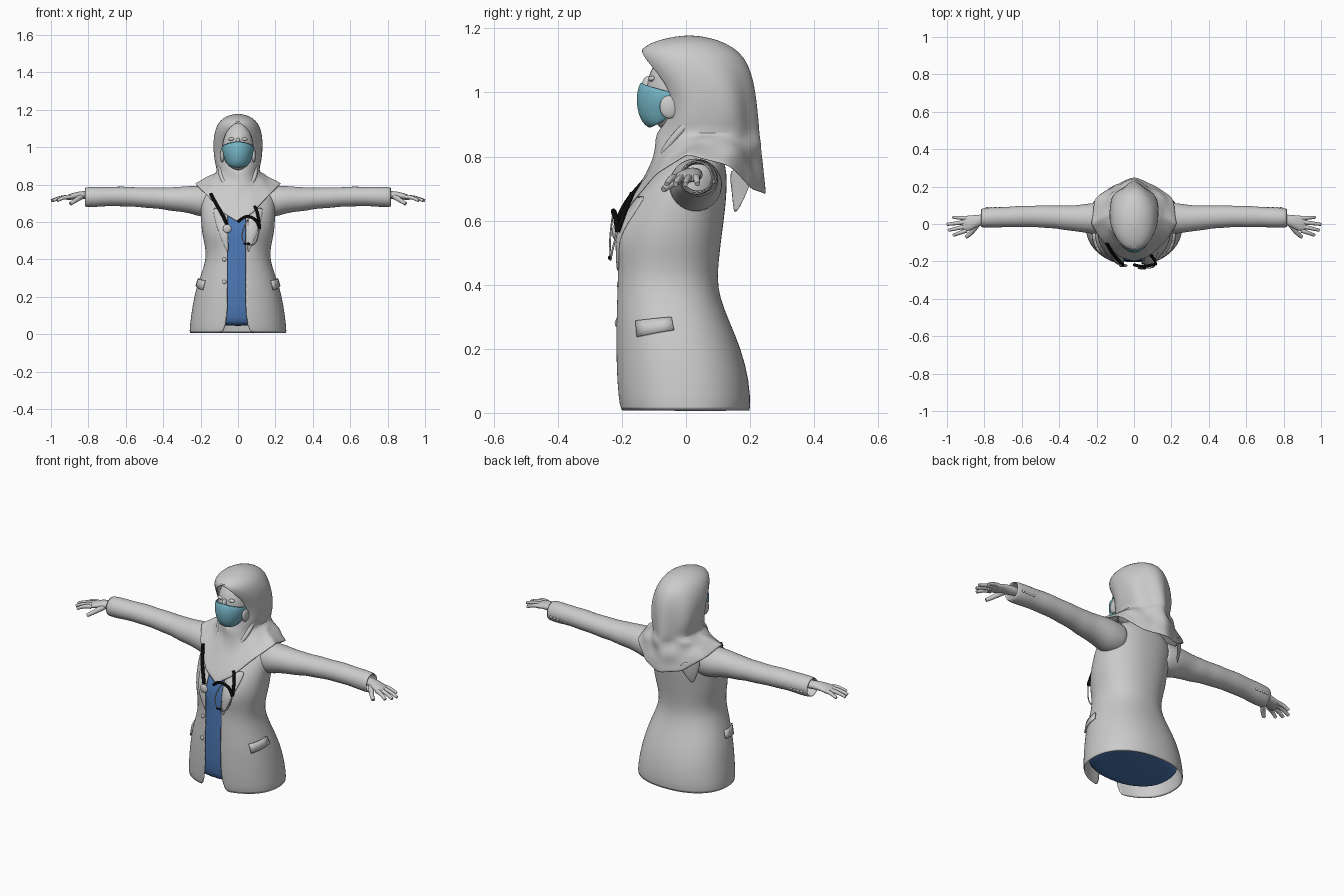
import bpy, bmesh
from math import sin, cos, pi, asin, exp, radians
from mathutils import Vector

cube = bpy.data.objects.get("Cube")
if cube:
    bpy.data.objects.remove(cube, do_unlink=True)


def material(name, rgb):
    m = bpy.data.materials.new(name)
    m.use_nodes = True
    m.diffuse_color = (*rgb, 1)
    for node in m.node_tree.nodes:
        if node.type == 'BSDF_PRINCIPLED':
            node.inputs["Base Color"].default_value = (*rgb, 1)
    return m


GREY = material("soft grey", (0.6, 0.6, 0.6))
BLUE = material("scrub blue", (0.073, 0.19, 0.46))
TEAL = material("mask teal", (0.18, 0.47, 0.57))
BLACK = material("black rubber", (0.003, 0.003, 0.003))


def loft(name, rings, mat, closed=False, caps=(False, False), thick=0, sub=1, mirror=False):
    """Skin a list of point rings and add the usual modifiers."""
    bm = bmesh.new()
    rows = [[bm.verts.new(p) for p in ring] for ring in rings]
    n = len(rows[0])
    for low, high in zip(rows, rows[1:]):
        for j in range(n if closed else n - 1):
            k = (j + 1) % n
            bm.faces.new((low[j], low[k], high[k], high[j]))
    if caps[0]:
        bm.faces.new(rows[0][::-1])
    if caps[1]:
        bm.faces.new(rows[-1])
    bmesh.ops.remove_doubles(bm, verts=bm.verts, dist=0.0002)
    mesh = bpy.data.meshes.new(name)
    bm.to_mesh(mesh)
    bm.free()
    ob = bpy.data.objects.new(name, mesh)
    bpy.context.collection.objects.link(ob)
    mesh.materials.append(mat)
    if mirror:
        mod = ob.modifiers.new("mirror", 'MIRROR')
        mod.use_mirror_merge = False
    if thick:
        mod = ob.modifiers.new("thickness", 'SOLIDIFY')
        mod.thickness = thick
        mod.offset = -1
    if sub:
        mod = ob.modifiers.new("smooth", 'SUBSURF')
        mod.levels = mod.render_levels = sub
    finish(ob)


def finish(ob):
    bpy.ops.object.select_all(action='DESELECT')
    ob.select_set(True)
    bpy.context.view_layer.objects.active = ob
    bpy.ops.object.shade_smooth_by_angle(angle=radians(60))


def ball(name, centre, size, mat):
    bpy.ops.mesh.primitive_uv_sphere_add(segments=32, ring_count=20, radius=1, location=centre)
    ob = bpy.context.object
    ob.name = name
    ob.scale = size
    ob.data.materials.append(mat)
    finish(ob)


def tube(name, pts, radius, mat, tip=1.0):
    cu = bpy.data.curves.new(name, 'CURVE')
    cu.dimensions = '3D'
    cu.bevel_depth = radius
    cu.bevel_resolution = 3
    cu.use_fill_caps = True
    sp = cu.splines.new('NURBS')
    sp.points.add(len(pts) - 1)
    for i, p in enumerate(pts):
        sp.points[i].co = (*p, 1)
        sp.points[i].radius = 1 + (tip - 1) * i / (len(pts) - 1)
    sp.order_u = 3
    sp.use_endpoint_u = True
    cu.materials.append(mat)
    ob = bpy.data.objects.new(name, cu)
    bpy.context.collection.objects.link(ob)


def spow(v, p=0.9):
    return abs(v) ** p * (1 if v >= 0 else -1)


def oval(x, yc, zc, ry, rz, n=20):
    return [(x, yc + ry * cos(2 * pi * i / n), zc + rz * sin(2 * pi * i / n)) for i in range(n)]


# Torso sections: height, half width, front, back
TORSO = [(.003, .262, -.211, .202), (.1, .252, -.219, .199), (.2, .235, -.221, .172),
         (.28, .213, -.221, .138), (.36, .183, -.219, .105), (.42, .17, -.217, .098),
         (.48, .178, -.213, .103), (.54, .193, -.208, .11), (.6, .197, -.195, .118),
         (.66, .2, -.167, .125), (.72, .2, -.125, .128), (.77, .18, -.082, .125),
         (.8, .13, -.04, .11), (.83, .07, -.01, .09)]


def section(z):
    for p, q in zip(TORSO, TORSO[1:]):
        if z <= q[0]:
            f = (z - p[0]) / (q[0] - p[0])
            return [a + (b - a) * f for a, b in zip(p[1:], q[1:])]
    return TORSO[-1][1:]


def body(t, z, off=0.0):
    a, yf, yb = section(z)
    x = (a + off) * spow(sin(t))
    y = (yf + yb) / 2 - ((yb - yf) / 2 + off) * spow(cos(t))
    bust = exp(-((abs(x) - .095) / .05) ** 2 - ((z - .55) / .06) ** 2)
    return (x, y - .027 * bust * max(0, cos(t)), z)


def angle_at(x, z):
    return asin(min(1, x / section(z)[0]) ** (1 / .9))


def front(x, z, off=0.0):
    p = body(angle_at(abs(x), z), z, off)
    return (p[0] if x >= 0 else -p[0], p[1], z)


# Coat, open down the front, with the scrub top inside it
coat = []
for sec in TORSO:
    z = sec[0]
    flare = .02 if z < .05 else 0
    t0, t1 = angle_at(.04 + flare, z), 2 * pi - angle_at(.055 + flare, z)
    coat.append([body(t0 + (t1 - t0) * i / 44, z) for i in range(45)])
loft("coat_body", coat, GREY, thick=.008)
heights = [.045, .06, .12] + [s[0] for s in TORSO[2:10]] + [.7]
shirt = [[body(2 * pi * i / 40, z, -.04 if z < .05 else -.024 if z < .1 else -.016)
          for i in range(40)] for z in heights]
loft("scrub_top", shirt, BLUE, closed=True, caps=(True, True))

# Lapels, pocket flaps and buttons laid on the coat
lapel = [(.44, .05, .056), (.5, .05, .085), (.56, .05, .108), (.62, .052, .125), (.68, .055, .135)]
loft("lapels", [[front(a + (b - a) * i / 4, z, .006) for i in range(5)] for z, a, b in lapel],
     GREY, thick=.008, mirror=True)
flap = []
for v in (0, .5, 1):
    flap.append([body(radians(54 + 36 * u), .238 + .022 * u + (.05 - .01 * u) * v, .008)
                 for u in (0, .25, .5, .75, 1)])
loft("pocket_flaps", flap, GREY, thick=.008, sub=0, mirror=True)
for i, z in enumerate((.4, .28)):
    ball(f"coat_button_{i + 1}", front(-.072, z, .003), (.011, .006, .011), GREY)

# Sleeves: distance from centre, centre y, centre z, radii
SLEEVE = [(.13, .03, .71, .08, .08), (.2, .03, .71, .085, .086), (.25, .03, .72, .08, .074),
          (.32, .03, .722, .07, .068), (.37, .034, .723, .066, .061), (.42, .037, .728, .062, .058),
          (.48, .04, .73, .06, .055), (.55, .041, .734, .057, .053), (.62, .04, .737, .057, .053),
          (.68, .037, .737, .055, .052), (.75, .035, .735, .054, .053), (.82, .032, .733, .052, .054)]
sleeves = []
for k, (x, y, z, ry, rz) in enumerate(SLEEVE):
    crease = .002 * (-1) ** k if 2 < k < 11 else 0
    sleeves.append(oval(x, y, z, ry + crease, rz + crease))
loft("sleeves", sleeves, GREY, closed=True, thick=.008, mirror=True)

# Hands
PALM = [(.76, .03, .742, .028, .024), (.83, .02, .745, .029, .022), (.865, .008, .741, .04, .02),
        (.905, -.001, .733, .045, .016), (.924, -.002, .729, .038, .01)]
loft("palms", [oval(*p, n=16) for p in PALM], GREY, closed=True, caps=(True, True), mirror=True)
FINGERS = {"index": (-.034, .965, -.06), "middle": (-.012, .99, -.033),
           "ring": (.011, .999, -.002), "little": (.031, .968, .036)}
for side, s in (("left", 1), ("right", -1)):
    for finger, (y, tx, ty) in FINGERS.items():
        tube(f"{side}_{finger}_finger", [(s * .895, y, .734), (s * (.895 + tx) / 2, (y + ty) / 2, .736),
             (s * tx, ty, .714)], .0125, GREY, .65)
    tube(f"{side}_thumb", [(s * .835, .005, .738), (s * .862, -.045, .72), (s * .897, -.07, .697)],
         .016, GREY, .6)
    for i in range(4):
        x = .72 + .022 * i
        ball(f"{side}_cuff_button_{i + 1}", (s * x, .086, .722), (.008, .005, .008), GREY)

# Headscarf: hood rings with a face opening, above a draped cape
HOOD = [(.87, .115, -.096, .222, 0), (.9, .122, -.088, .22, .055), (.94, .13, -.075, .217, .08),
        (1.0, .134, -.085, .212, .088), (1.06, .131, -.12, .203, .076), (1.11, .117, -.146, .182, .042),
        (1.14, .098, -.143, .15, 0), (1.165, .065, -.085, .1, 0), (1.176, .025, -.025, .045, 0)]
HEM = [(0, -.205, .6), (.085, -.177, .652), (.165, -.1, .745), (.238, 0, .81),
       (.205, .13, .775), (.12, .218, .7), (0, .24, .682)]
COLS = 64


def fold(t, z):
    """Vertical folds that deepen toward the back and fade at the crown."""
    back = (1 - cos(t)) / 2
    return 1 + .05 * cos(6 * t + 5 * (z - .9)) * back * max(0, min(1, (1.12 - z) * 6))


def hood_point(ring, u):
    z, a, yf, yb, opening = ring
    t0 = asin(opening / a)
    t = t0 + (2 * pi - 2 * t0) * u
    f = fold(t, z)
    return Vector((a * sin(t) * f, (yf + yb) / 2 - (yb - yf) / 2 * cos(t) * f, z))


def hem_point(u):
    f = min(u, 1 - u) * 12
    i = min(5, int(f))
    p = Vector(HEM[i]).lerp(Vector(HEM[i + 1]), f - i)
    if u > .5:
        p.x = -p.x
    f = fold(2 * pi * u, .9)
    return Vector((p.x * f, p.y * f, p.z))


scarf = []
for s in (1, .85, .7, .55, .4, .25, .12):
    row = []
    for i in range(COLS + 1):
        u = i / COLS
        t = 2 * pi * u
        p = hood_point(HOOD[0], u).lerp(hem_point(u), s)
        p.y += .16 * s * (1 - s) ** 2 * max(0, cos(t)) ** 2
        drape = 1 + .06 * sin(5 * t) * sin(3 * pi * s) * (1 - s)
        row.append(Vector((p.x * drape, p.y * drape, p.z)))
    scarf.append(row)
scarf += [[hood_point(r, i / COLS) for i in range(COLS + 1)] for r in HOOD]
scarf.append([Vector((0, .01, 1.178))] * (COLS + 1))
loft("headscarf", scarf, GREY, thick=.008)
tail = [[(-.2, .13, .77), (-.15, .18, .76), (-.09, .215, .74)],
        [(-.18, .145, .69), (-.15, .175, .69), (-.12, .195, .69)],
        [(-.155, .15, .62), (-.148, .158, .625), (-.14, .165, .63)]]
loft("scarf_tail", tail, GREY, thick=.006)
tube("scarf_neck_fold", [(-.095, .03, .93), (-.1, -.05, .85), (-.045, -.088, .775),
     (.045, -.088, .775), (.1, -.05, .85), (.095, .03, .93)], .012, GREY)

# Face
ball("face", (0, -.02, 1.0), (.087, .103, .135), GREY)
ball("nose", (0, -.12, 1.02), (.013, .018, .03), GREY)
for side, s in (("left", 1), ("right", -1)):
    ball(f"{side}_eye", (s * .034, -.106, 1.043), (.018, .012, .009), GREY)
    ball(f"{side}_scarf_cheek_fold", (s * .084, -.052, .955), (.012, .03, .036), GREY)

# Face mask: height share, half width, front, wrap depth
MASK = [(0, .056, -.114, .05), (.15, .066, -.142, .085), (.45, .08, -.154, .112),
        (.75, .089, -.156, .118), (1, .088, -.143, .106)]
mask = []
for v, w, y, depth in MASK:
    row = []
    for i in range(17):
        u = i / 8 - 1
        low, high = .887 + .025 * u * u, 1.034 - .034 * abs(u) ** 1.3
        row.append((w * sin(u * pi / 2), y + depth * abs(u) ** 1.8, low + (high - low) * v))
    mask.append(row)
loft("face_mask", mask, TEAL, thick=.005)

# Stethoscope
tube("stethoscope_chest_tube", [(-.145, -.105, .75), (-.12, -.15, .7), (-.085, -.195, .645),
     (-.06, -.218, .59)], .009, BLACK)
ball("stethoscope_chest_piece", (-.058, -.222, .565), (.023, .009, .023), GREY)
tube("stethoscope_yoke", [(0, -.217, .6), (.03, -.228, .63), (.07, -.225, .63), (.108, -.217, .6),
     (.115, -.214, .565)], .008, BLACK)
tube("stethoscope_neck_tube", [(.09, -.168, .685), (.112, -.188, .64), (.115, -.214, .565)], .008, BLACK)
tube("stethoscope_outer_wire", [(.115, -.214, .57), (.108, -.232, .5), (.07, -.236, .47),
     (.045, -.238, .485)], .003, GREY)
tube("stethoscope_inner_wire", [(.06, -.227, .625), (.025, -.236, .57), (.02, -.238, .5),
     (.04, -.238, .488)], .003, GREY)
for i, x in enumerate((.038, .055)):
    ball(f"stethoscope_ear_tip_{i + 1}", (x, -.238, .484), (.009, .006, .006), BLACK)
